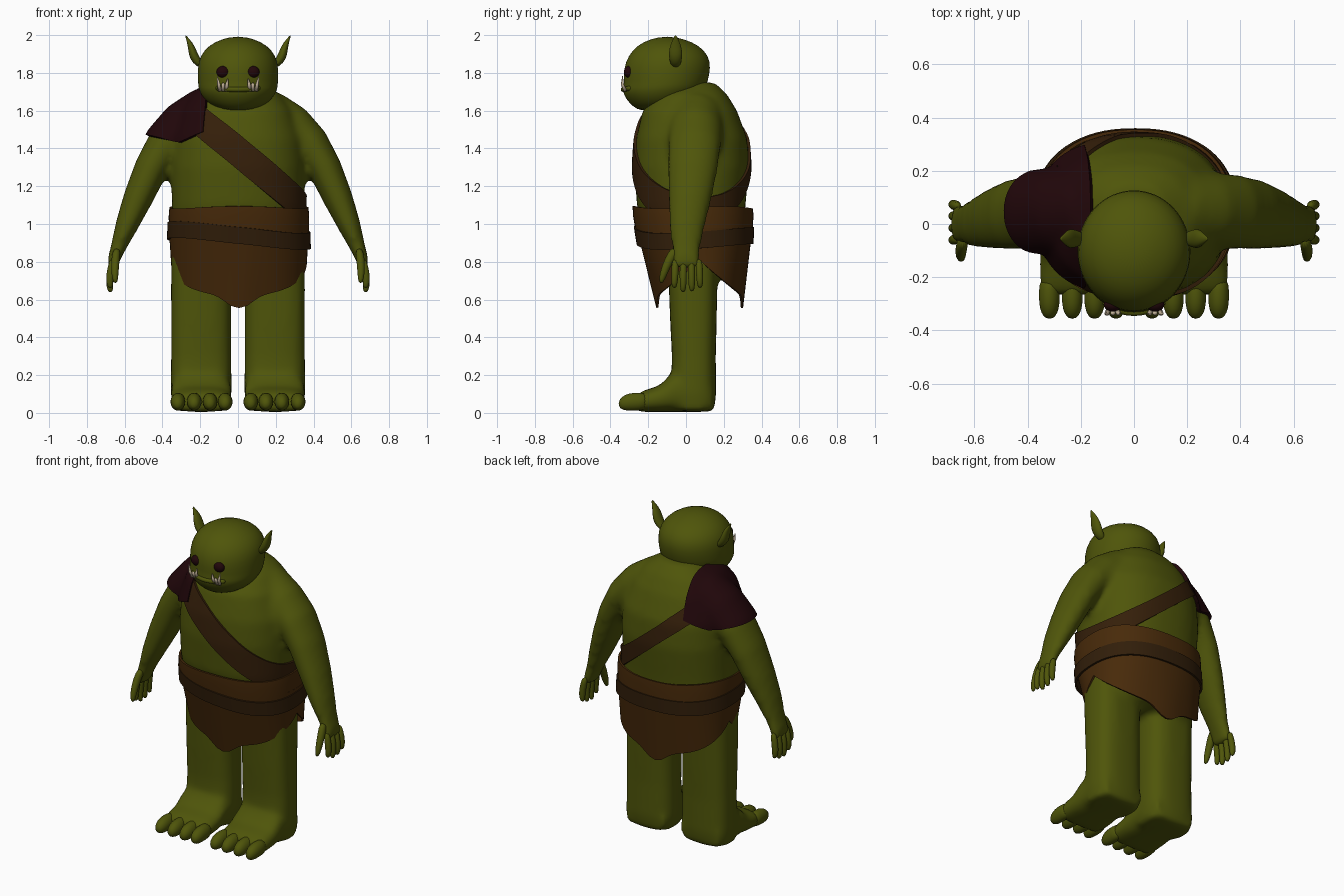
import bpy, bmesh, math
from mathutils import Vector as V

cube = bpy.data.objects.get("Cube")
if cube:
    bpy.data.objects.remove(cube)


def material(name, rgb):
    m = bpy.data.materials.new(name)
    m.use_nodes = True
    m.diffuse_color = (*rgb, 1)
    bsdf = next(n for n in m.node_tree.nodes if n.type == 'BSDF_PRINCIPLED')
    bsdf.inputs["Base Color"].default_value = (*rgb, 1)
    bsdf.inputs["Roughness"].default_value = 0.8
    return m


SKIN = material("green skin", (0.078, 0.091, 0.003))
CLOTH = material("brown cloth", (0.064, 0.023, 0.003))
BELT = material("dark belt leather", (0.031, 0.013, 0.003))
STRAP = material("strap leather", (0.036, 0.014, 0.003))
MAROON = material("dark maroon", (0.015, 0.002, 0.003))
IVORY = material("ivory", (0.55, 0.45, 0.32))


def loft(bm, rings, n=24, power=2.0):
    """Closed skin through rings of (centre, half axis, half axis)."""
    loops = []
    for c, u, v in rings:
        loop = []
        for i in range(n):
            a = math.tau * i / n
            k = [math.copysign(abs(f) ** (2 / power), f) for f in (math.cos(a), math.sin(a))]
            loop.append(bm.verts.new(V(c) + V(u) * k[0] + V(v) * k[1]))
        loops.append(loop)
    for a, b in zip(loops, loops[1:]):
        for i in range(n):
            j = (i + 1) % n
            bm.faces.new((a[i], a[j], b[j], b[i]))
    bm.faces.new(loops[0])
    bm.faces.new(loops[-1])


def stack(bm, rows, cx=0, **kw):
    """Loft upward through rows of (z, half width, front y, back y)."""
    loft(bm, [((cx, (f + b) / 2, z), (w, 0, 0), (0, (b - f) / 2, 0)) for z, w, f, b in rows], **kw)


def limb(bm, rows, s, **kw):
    """Loft along a path of (x, y, z, radius, depth), mirrored by s."""
    pts = [V((s * r[0], r[1], r[2])) for r in rows]
    rings = []
    for i, r in enumerate(rows):
        d = (pts[min(i + 1, len(pts) - 1)] - pts[max(i - 1, 0)]).normalized()
        u = d.cross(V((0, 1, 0))).normalized()
        rings.append((pts[i], u * r[3], u.cross(d) * r[4]))
    loft(bm, rings, **kw)


def finish(name, bm, mat, subdivide=0, thickness=0):
    bmesh.ops.recalc_face_normals(bm, faces=bm.faces)
    me = bpy.data.meshes.new(name)
    bm.to_mesh(me)
    bm.free()
    me.materials.append(mat)
    me.polygons.foreach_set("use_smooth", [True] * len(me.polygons))
    ob = bpy.data.objects.new(name, me)
    bpy.context.collection.objects.link(ob)
    if subdivide:
        mod = ob.modifiers.new("round", 'SUBSURF')
        mod.levels = mod.render_levels = subdivide
    if thickness:
        ob.modifiers.new("thickness", 'SOLIDIFY').thickness = thickness
        ob.modifiers.new("crisp_rim", 'EDGE_SPLIT').split_angle = math.radians(40)
    return ob


def ball(bm, centre, radii):
    new = bmesh.ops.create_uvsphere(bm, u_segments=20, v_segments=12, radius=1)["verts"]
    bmesh.ops.scale(bm, vec=radii, verts=new)
    bmesh.ops.translate(bm, vec=centre, verts=new)


# Body: torso, arms, legs and feet fused into one skin
bm = bmesh.new()
stack(bm, [(0.70, .33, -.10, .20), (0.9, .345, -.20, .30), (1.1, .35, -.26, .315),
           (1.3, .355, -.275, .335), (1.45, .345, -.265, .325), (1.6, .29, -.23, .27),
           (1.69, .22, -.16, .215), (1.75, .11, -.04, .15)], n=40, power=2.35)
for s in (-1, 1):
    limb(bm, [(.16, .06, 1.57, .14, .14), (.28, .05, 1.495, .138, .145), (.385, .045, 1.42, .103, .14),
              (.46, .035, 1.295, .09, .133), (.53, .02, 1.135, .079, .115),
              (.59, .005, .99, .061, .095), (.632, 0, .88, .042, .078),
              (.655, 0, .82, .034, .08), (.666, 0, .765, .026, .075)], s)
    stack(bm, [(0.01, .15, -.07, .15), (0.1, .162, -.08, .16), (0.3, .16, -.075, .158),
               (0.5, .16, -.085, .163), (0.9, .16, -.10, .17)], cx=s * .195, power=2.8)
    loft(bm, [((s * .195, y, top / 2 + .005), (w, 0, 0), (0, 0, top / 2)) for y, w, top in
              [(.14, .14, .14), (0, .158, .22), (-.07, .16, .21), (-.14, .162, .14),
               (-.22, .162, .115), (-.265, .155, .09)]], power=2.8)
body = finish("body", bm, SKIN)
mod = body.modifiers.new("fuse", 'REMESH')
mod.mode, mod.voxel_size, mod.use_smooth_shade = 'VOXEL', 0.02, True
mod = body.modifiers.new("soften", 'SMOOTH')
mod.factor, mod.iterations = 0.5, 8
fused = bpy.data.meshes.new_from_object(body.evaluated_get(bpy.context.evaluated_depsgraph_get()))
body.modifiers.clear()
body.data = fused


def patch(name, planes, lift, mat):
    """Garment cut from the body surface; each plane keeps its back side."""
    bm = bmesh.new()
    bm.from_mesh(fused)
    for co, no in planes:
        bmesh.ops.bisect_plane(bm, geom=bm.verts[:] + bm.edges[:] + bm.faces[:], plane_co=co,
                               plane_no=no, clear_outer=True)
    bm.normal_update()
    for v, n in [(v, v.normal.copy()) for v in bm.verts]:
        v.co += n * lift
    finish(name, bm, mat, thickness=lift)


# Diagonal chest strap and shoulder pad
patch("chest_strap", [((.35, -.26, 1.187), (.64, .1, .77)), ((0, 0, 1.286), (-.64, 0, -.77)),
                      ((.352, 0, 0), (1, 0, 0))], .014, STRAP)
patch("shoulder_pad", [((-.172, 0, 1.55), (1, 0, -.1)), ((-.3, 0, 1.43), (-.2, 0, -1)),
                       ((-.3, 0, 1.43), (.45, 0, -1))], .02, MAROON)

# Fingers, thumbs and toes
for s, side in ((1, "left"), (-1, "right")):
    bm = bmesh.new()
    for y, tip in ((-.056, .66), (-.014, .638), (.028, .642), (.068, .66)):
        limb(bm, [(.66, y, .82, .018, .019), (.678, y * 1.05, .74, .021, .02),
                  (.68, y * 1.1, tip + .025, .019, .018), (.673, y * 1.1, tip, .01, .009)], s, n=12)
    limb(bm, [(.64, -.05, .87, .022, .03), (.65, -.092, .81, .023, .024),
              (.652, -.122, .73, .02, .021), (.648, -.134, .685, .01, .01)], s, n=12)
    finish(side + "_fingers", bm, SKIN, 1)
    bm = bmesh.new()
    for x in (.068, .148, .232, .318):
        loft(bm, [((s * x, y, z), (r, 0, 0), (0, 0, r * 1.2)) for y, z, r in
                  [(-.2, .062, .035), (-.25, .06, .041), (-.3, .058, .04), (-.335, .052, .032),
                   (-.357, .048, .014)]], n=14)
    finish(side + "_toes", bm, SKIN, 1)

# Head
bm = bmesh.new()
stack(bm, [(1.598, .06, -.24, -.08), (1.62, .13, -.28, -.02), (1.66, .182, -.318, .05),
           (1.71, .208, -.34, .095), (1.735, .212, -.328, .11), (1.79, .214, -.332, .125),
           (1.86, .212, -.322, .132), (1.92, .182, -.285, .10), (1.965, .125, -.23, .035),
           (1.992, .04, -.14, -.06)], n=32)
finish("head", bm, SKIN, 1)

# Lower lip, curved round the jaw
bm = bmesh.new()
arc = [math.radians(a) for a in range(-36, 37, 8)]
loft(bm, [((.2 * math.sin(a), -.105 - .228 * math.cos(a), 1.712 + .04 * (1 - math.cos(a))),
           V((math.sin(a), -math.cos(a), 0)) * .014, (0, 0, .014)) for a in arc], n=10)
finish("lower_lip", bm, SKIN, 1)

# Eyes, tusks and ears
for s, side in ((1, "left"), (-1, "right")):
    bm = bmesh.new()
    ball(bm, (s * .08, -.303, 1.805), (.034, .026, .031))
    finish(side + "_eye", bm, MAROON)
    bm = bmesh.new()
    for x, lean, top in ((.062, -.008, 1.77), (.096, .014, 1.782), (.079, 0, 1.748)):
        limb(bm, [(x, -.322, 1.705, .01, .009), (x + lean * .4, -.337, 1.74, .009, .008),
                  (x + lean, -.336, top, .002, .002)], s, n=8)
    finish(side + "_tusks", bm, IVORY)
    bm = bmesh.new()
    limb(bm, [(.185, -.055, 1.83, .012, .02), (.222, -.055, 1.865, .026, .034),
              (.24, -.055, 1.905, .024, .038), (.25, -.055, 1.95, .016, .029),
              (.28, -.055, 2.002, .002, .003)], s, n=14)
    finish(side + "_ear", bm, SKIN, 1)


def wrap(name, levels, mat, n=72):
    """Open cloth band; each level maps an angle to (z, half width, front y, back y)."""
    bm = bmesh.new()
    loops = []
    for level in levels:
        loop = []
        for i in range(n):
            a = math.tau * i / n
            z, w, f, b = level(a)
            c, s = [math.copysign(abs(k) ** .87, k) for k in (math.cos(a), math.sin(a))]
            loop.append(bm.verts.new((.005 + w * c, (f + b) / 2 + (b - f) / 2 * s, z)))
        loops.append(loop)
    for p, q in zip(loops, loops[1:]):
        for i in range(n):
            bm.faces.new((p[i], p[i - 1], q[i - 1], q[i]))
    finish(name, bm, mat, thickness=.012)


def hem(a):
    s = abs(math.sin(a))
    return .81 - .19 * s ** .8 - .065 * s ** 50


def skirt(t):
    return lambda a: (.98 + (hem(a) - .98) * t, .372 - .012 * t, -.262 + .105 * t, .352 - .05 * t)


# Waist cloth, belt and pointed skirt
wrap("waist_cloth", [lambda a: (1.088 + .006 * math.sin(3 * a), .368, -.283, .355),
                     lambda a: (1.04, .372, -.28, .357),
                     lambda a: (.94, .37, -.262, .352)], CLOTH)
wrap("belt", [lambda a: (.983 - .025 * math.cos(a) + .012 * math.sin(2 * a), .378, -.276, .36),
              lambda a: (.895 - .025 * math.cos(a) + .012 * math.sin(2 * a), .381, -.262, .358)], BELT)
wrap("skirt", [skirt(i / 6) for i in range(7)], CLOTH)
